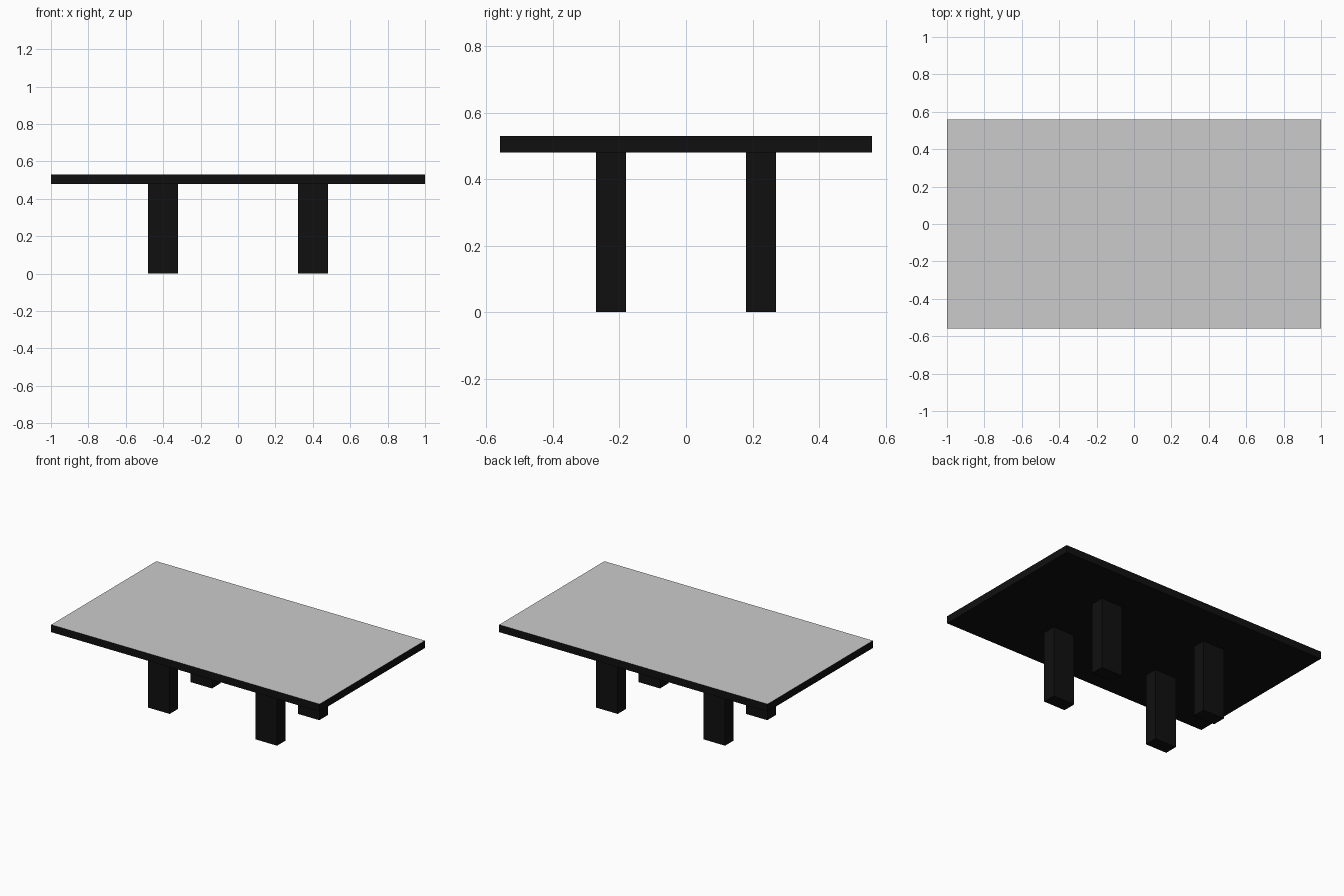
import bpy

if "Cube" in bpy.data.objects:
    bpy.data.objects.remove(bpy.data.objects["Cube"])


def make_material(name, colour):
    mat = bpy.data.materials.new(name)
    mat.diffuse_color = (*colour, 1.0)
    mat.use_nodes = True
    mat.node_tree.nodes["Principled BSDF"].inputs["Base Color"].default_value = mat.diffuse_color
    return mat


black = make_material("black", (0.005, 0.005, 0.005))
light_grey = make_material("light grey", (0.6, 0.6, 0.6))


def box(name, centre, size):
    bpy.ops.mesh.primitive_cube_add(size=1, location=centre)
    obj = bpy.context.object
    obj.name = name
    obj.scale = size
    bpy.ops.object.transform_apply(location=False, rotation=False, scale=True)
    obj.data.materials.append(black)
    return obj


# Table top: black slab with a light grey upper surface
top = box("table_top", (0, 0, 0.505), (2.0, 1.12, 0.05))
top.data.materials.append(light_grey)
for face in top.data.polygons:
    if face.normal.z > 0.5:
        face.material_index = 1

# Four rectangular legs set well in from the edges
for x_name, x in (("left", -0.4), ("right", 0.4)):
    for y_name, y in (("front", -0.225), ("back", 0.225)):
        box(f"{y_name}_{x_name}_leg", (x, y, 0.24), (0.16, 0.09, 0.48))
